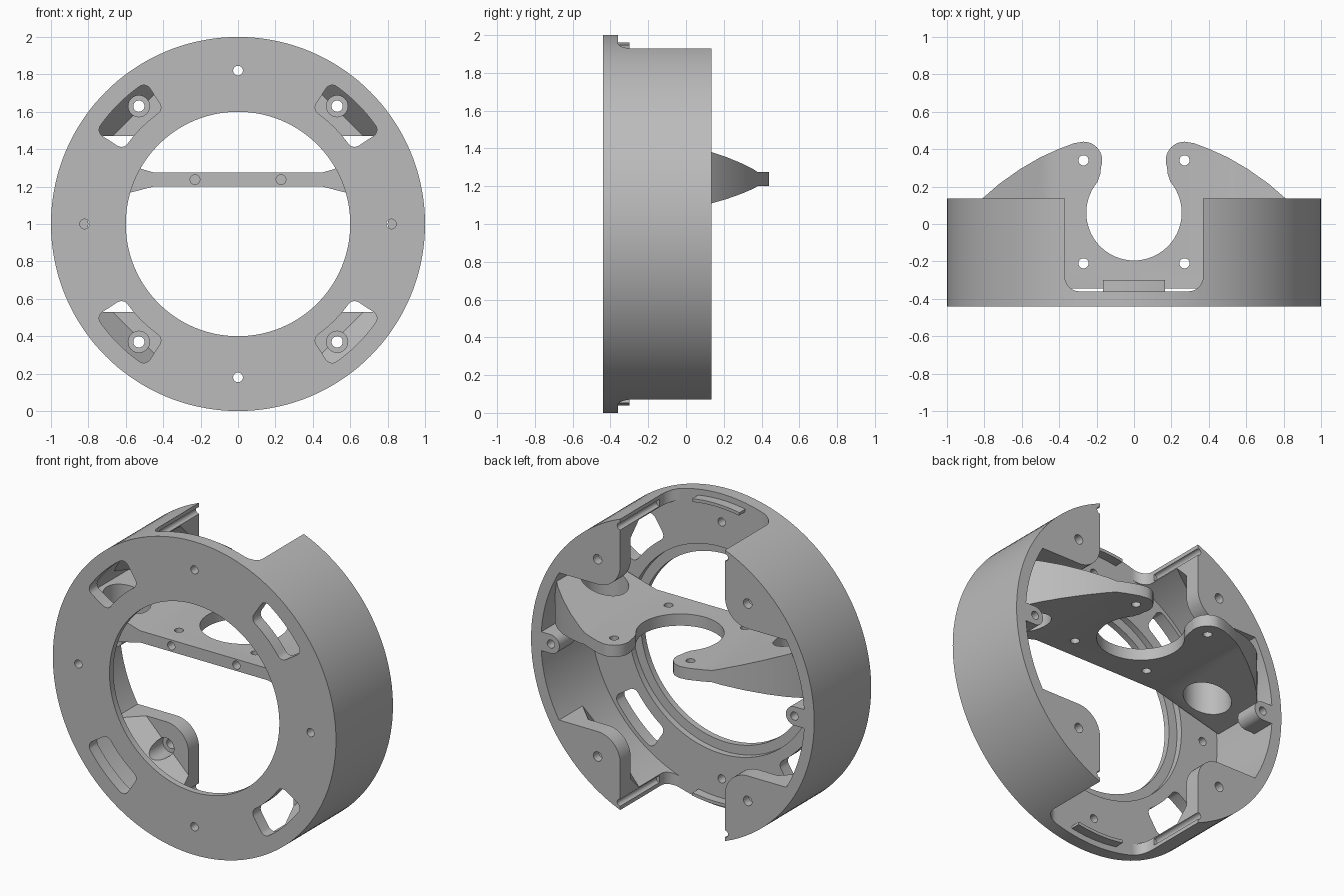
import bpy, bmesh
from math import sin, cos, radians, pi
from mathutils import Vector, Matrix

if "Cube" in bpy.data.objects:
    bpy.data.objects.remove(bpy.data.objects["Cube"])

grey = bpy.data.materials.new("plain grey")
grey.use_nodes = True
grey.diffuse_color = (0.5, 0.5, 0.5, 1)
grey.node_tree.nodes["Principled BSDF"].inputs["Base Color"].default_value = (0.5, 0.5, 0.5, 1)

FRONT, PLATE, BACK = -0.44, -0.36, 0.135   # depth levels along y
NOTCH = 0.37                               # half width of the rim gaps
MID = 1.0                                  # height of the ring centre


def finish(bm, name):
    bmesh.ops.recalc_face_normals(bm, faces=bm.faces)
    mesh = bpy.data.meshes.new(name)
    bm.to_mesh(mesh)
    bm.free()
    mesh.materials.append(grey)
    obj = bpy.data.objects.new(name, mesh)
    bpy.context.collection.objects.link(obj)
    return obj


def prism(name, points, lo, hi, axis="y", plane=None):
    """Extrude an outline; axis y takes (x, height from centre), axis z takes (x, y)."""
    bm = bmesh.new()
    place = (lambda a, b: (a, lo, MID + b)) if axis == "y" else (lambda a, b: (a, b, lo))
    face = bm.faces.new([bm.verts.new(place(a, b)) for a, b in points])
    moved = bmesh.ops.extrude_face_region(bm, geom=[face])["geom"]
    step = Vector((0, hi - lo, 0)) if axis == "y" else Vector((0, 0, hi - lo))
    bmesh.ops.translate(bm, vec=step, verts=[v for v in moved if isinstance(v, bmesh.types.BMVert)])
    if plane:
        bmesh.ops.bisect_plane(bm, geom=bm.verts[:] + bm.edges[:] + bm.faces[:],
                               plane_co=plane[0], plane_no=plane[1], clear_outer=True)
        bmesh.ops.holes_fill(bm, edges=[e for e in bm.edges if e.is_boundary])
    return finish(bm, name)


def arc(cx, cy, r, start, end, n=12):
    return [(cx + r * cos(radians(start + (end - start) * i / n)),
             cy + r * sin(radians(start + (end - start) * i / n))) for i in range(n + 1)]


def rod(a, b, r, lo, hi, axis="y", n=32):
    return prism("rod", arc(a, b, r, 0, 360 - 360 / n, n - 1), lo, hi, axis)


def combine(obj, other, operation="DIFFERENCE"):
    mod = obj.modifiers.new("join", "BOOLEAN")
    mod.operation, mod.solver, mod.object = operation, "EXACT", other
    bpy.ops.object.select_all(action="DESELECT")
    bpy.context.view_layer.objects.active = obj
    obj.select_set(True)
    bpy.ops.object.modifier_apply(modifier=mod.name)
    bpy.data.objects.remove(other)


def smooth(obj):
    bpy.ops.object.select_all(action="DESELECT")
    bpy.context.view_layer.objects.active = obj
    obj.select_set(True)
    bpy.ops.object.shade_smooth_by_angle(angle=radians(25))


# Housing: front ring plate and rim turned about the y axis
profile = [(0.6, FRONT), (1, FRONT), (1, BACK), (0.93, BACK), (0.93, PLATE),
           (0.66, PLATE), (0.66, -0.4), (0.6, -0.4)]
bm = bmesh.new()
ring = [bm.verts.new((r, y, MID)) for r, y in profile]
edges = [bm.edges.new((ring[i - 1], ring[i])) for i in range(len(ring))]
bmesh.ops.spin(bm, geom=ring + edges, cent=(0, 0, MID), axis=(0, 1, 0),
               angle=2 * pi, steps=144, use_merge=True)
bmesh.ops.remove_doubles(bm, verts=bm.verts, dist=0.0001)
housing = finish(bm, "housing")

# Gaps through the top and bottom of the rim, with rounded corners
gap = [(NOTCH, 0.3), (-NOTCH, 0.3)]
gap += arc(-NOTCH + 0.08, PLATE + 0.08, 0.08, 180, 270)
gap += arc(NOTCH - 0.08, PLATE + 0.08, 0.08, 270, 360)
combine(housing, prism("gap", gap, -0.2, 2.2, "z"))

# Plate holes
for a, b in ((0, 0.82), (0, -0.82), (0.82, 0), (-0.82, 0)):
    combine(housing, rod(a, b, 0.026, -0.5, -0.3))


def slot_outline():
    """Curved window with rounded corners, centred on the diagonal."""
    pts, c = [], 0.04
    for r, ang, turn in ((0.905, 33, -90), (0.905, 57, 0), (0.73, 57, 90), (0.73, 33, 180)):
        rc = r - c if r > 0.8 else r + c
        shift = 0.04 / rc * 180 / pi
        mid = ang + shift if ang < 45 else ang - shift
        cx, cy = rc * cos(radians(mid)), rc * sin(radians(mid))
        pts += arc(cx, cy, c, mid + turn, mid + turn + 90, 5)
        if turn == 0:   # follow the ring between the inner corners
            continue
        if turn == -90:
            pts += arc(0, 0, r, 38, 52, 6)
        if turn == 90:
            pts += arc(0, 0, r, 52, 38, 6)
    return pts


tab_outline = [(NOTCH, 0.96)] + arc(0.53, 0.63, 0.16, 180, 270) + [(0.96, 0.47)]
corners = [(sx, sz) for sx in (1, -1) for sz in (1, -1)]
for sx, sz in corners:
    flip = lambda pts: [(a * sx, b * sz) for a, b in pts]
    combine(housing, prism("window", flip(slot_outline()), -0.5, -0.3))

    # Screw tab at the back of the rim, with a sloping support to the rim
    side = ("left" if sx > 0 else "right") + ("_top" if sz > 0 else "_bottom")
    tab = prism("screw_tab_" + side, flip(tab_outline), 0.03, BACK)
    slope = (Vector((0.57 * sx, 0.03, MID + 0.57 * sz)), Vector((-sx, -1.0, -sz)))
    combine(tab, prism("support", flip(tab_outline), -0.3, BACK - 0.002, plane=slope), "UNION")
    combine(tab, rod(0, 0, 0.95, -0.5, 0.5, n=144), "INTERSECT")
    combine(tab, rod(0.53 * sx, 0.63 * sz, 0.03, -0.5, 0.5))
    combine(tab, rod(0.53 * sx, 0.63 * sz, 0.057, -0.5, 0.08))

    # Groove running along the gap edge
    for part in (housing, tab):
        combine(part, rod(NOTCH * sx, 0.882 * sz, 0.022, -0.26, 0.3, n=16))
    smooth(tab)
smooth(housing)

# Side bosses on the rim
for sx, side in ((1, "left"), (-1, "right")):
    shape = [(0.94, 0.06)] + arc(0.86, 0, 0.06, 90, 270, 16) + [(0.94, -0.06)]
    boss = prism("side_boss_" + side, [(a * sx, b) for a, b in shape], -0.02, BACK)
    combine(boss, rod(0.86 * sx, 0, 0.026, 0.0, 0.3))
    smooth(boss)

# Curved clip strips behind the plate at the gaps
for name, mid in (("top_clip", 90), ("bottom_clip", 270)):
    strip = arc(0, 0, 0.962, mid - 10, mid + 10) + arc(0, 0, 0.942, mid + 10, mid - 10)
    smooth(prism(name, strip, PLATE - 0.01, -0.3))

# Shelf: flat bar that thickens towards the rim
half = [(0.45, 0.275), (0.96, 0.424), (0.96, 0.072), (0.45, 0.2)]
section = half + [(-a, b) for a, b in reversed(half)]
shelf = prism("shelf", section, -0.345, 0.5)

# Plan outline with two rear lobes around a round opening
edge = [(0.96, -0.345), (0.96, -0.05), (0.89, 0.05), (0.81, 0.137), (0.72, 0.215), (0.61, 0.293),
        (0.5, 0.357), (0.4, 0.402), (0.32, 0.432)]
edge += arc(0.27, 0.34, 0.1, 90, 200, 12) + [(0.18, 0.27)] + arc(0, 0.06, 0.255, 40, -90, 24)
plan = edge + [(-a, b) for a, b in reversed(edge[:-1])]
combine(shelf, prism("plan", plan, 0.8, 1.8, "z"), "INTERSECT")
combine(shelf, rod(0, 0, 0.95, -0.6, 0.6, n=144), "INTERSECT")
for sx in (1, -1):
    for y in (-0.21, 0.34):
        combine(shelf, rod(0.27 * sx, y, 0.027, 0.8, 1.8, "z"))
    combine(shelf, rod(0.68 * sx, -0.15, 0.14, 0.8, 1.8, "z", 48))
    combine(shelf, rod(0.23 * sx, 0.237, 0.026, -0.5, -0.25))
smooth(shelf)
